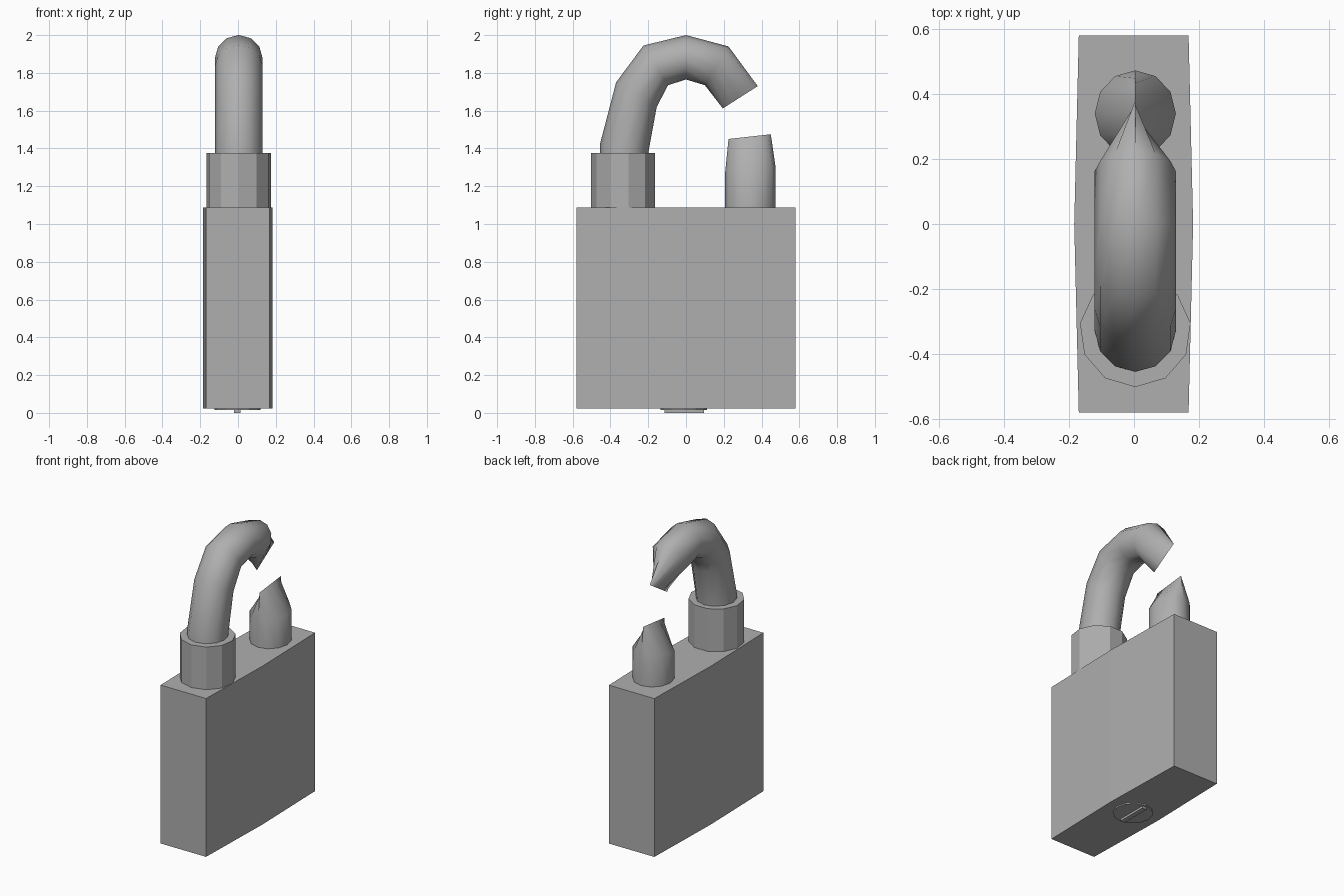
import bpy, bmesh
from math import sin, cos, pi, radians
from mathutils import Vector

if "Cube" in bpy.data.objects:
    bpy.data.objects.remove(bpy.data.objects["Cube"])

# dark steel grey
steel = bpy.data.materials.new("dark_steel")
steel.diffuse_color = (0.43, 0.43, 0.43, 1)
steel.use_nodes = True
steel.node_tree.nodes["Principled BSDF"].inputs["Base Color"].default_value = steel.diffuse_color


def make_object(name, bm, smooth=False):
    bmesh.ops.remove_doubles(bm, verts=bm.verts, dist=0.0005)
    bmesh.ops.recalc_face_normals(bm, faces=bm.faces)
    mesh = bpy.data.meshes.new(name)
    bm.to_mesh(mesh)
    bm.free()
    mesh.materials.append(steel)
    obj = bpy.data.objects.new(name, mesh)
    bpy.context.collection.objects.link(obj)
    if smooth:
        bpy.ops.object.select_all(action='DESELECT')
        obj.select_set(True)
        bpy.context.view_layer.objects.active = obj
        bpy.ops.object.shade_smooth_by_angle(angle=radians(48))
    return obj


def prism(name, outline, z0, z1):
    bm = bmesh.new()
    bottom = bm.faces.new([bm.verts.new((x, y, z0)) for x, y in outline])
    top = bmesh.ops.extrude_face_region(bm, geom=[bottom], use_keep_orig=True)
    verts = [g for g in top['geom'] if isinstance(g, bmesh.types.BMVert)]
    bmesh.ops.translate(bm, verts=verts, vec=(0, 0, z1 - z0))
    return make_object(name, bm)


def circle(r, cx, cy, n):
    # first corner points to -y
    return [(cx + r * sin(2 * pi * i / n), cy - r * cos(2 * pi * i / n)) for i in range(n)]


def cut_bar(name, sections, half_width=0.125, cx=0.004, n=12):
    """Round bar lofted through (outer, inner) yz pairs, the last pinched to a ridge."""
    bm = bmesh.new()
    rings = []
    for k, (outer, inner) in enumerate(sections):
        a, b = Vector((0, *outer)), Vector((0, *inner))
        width = 0 if k == len(sections) - 1 else half_width
        ring = []
        for i in range(n):
            t = 2 * pi * i / n
            p = (a + b) / 2 + (a - b) / 2 * cos(t)
            ring.append(bm.verts.new((cx + width * sin(t), p.y, p.z)))
        rings.append(ring)
    for r0, r1 in zip(rings, rings[1:]):
        for i in range(n):
            j = (i + 1) % n
            bm.faces.new((r0[i], r0[j], r1[j], r1[i]))
    bm.faces.new(rings[0])
    return make_object(name, bm, smooth=True)


# body with slightly bulged broad sides
prism("lock_body", [(-0.17, -0.58), (0.168, -0.58), (0.182, 0), (0.168, 0.58),
                    (-0.17, 0.58), (-0.184, 0)], 0.022, 1.088)

# collar around the long shackle leg
prism("shackle_collar", circle(0.172, 0.004, -0.33, 11), 1.08, 1.375)

# keyhole plate and key slot underneath
prism("keyhole_plate", circle(0.122, -0.002, -0.012, 12), 0.014, 0.03)
prism("key_slot", [(-0.02, -0.115), (0.012, -0.115), (0.012, 0.095), (-0.02, 0.095)], 0, 0.02)

# bent shackle, cut through at its end
cut_bar("shackle", [
    ((-0.455, 1.30), (-0.21, 1.28)),
    ((-0.455, 1.425), (-0.2, 1.375)),
    ((-0.37, 1.75), (-0.155, 1.62)),
    ((-0.225, 1.945), (-0.095, 1.735)),
    ((0, 2.0), (0, 1.765)),
    ((0.225, 1.94), (0.10, 1.735)),
    ((0.38, 1.73), (0.195, 1.612)),
])

# short cut leg left in the body
cut_bar("shackle_stub", [
    ((0.473, 1.07), (0.207, 1.07)),
    ((0.473, 1.31), (0.207, 1.27)),
    ((0.449, 1.475), (0.225, 1.45)),
])
